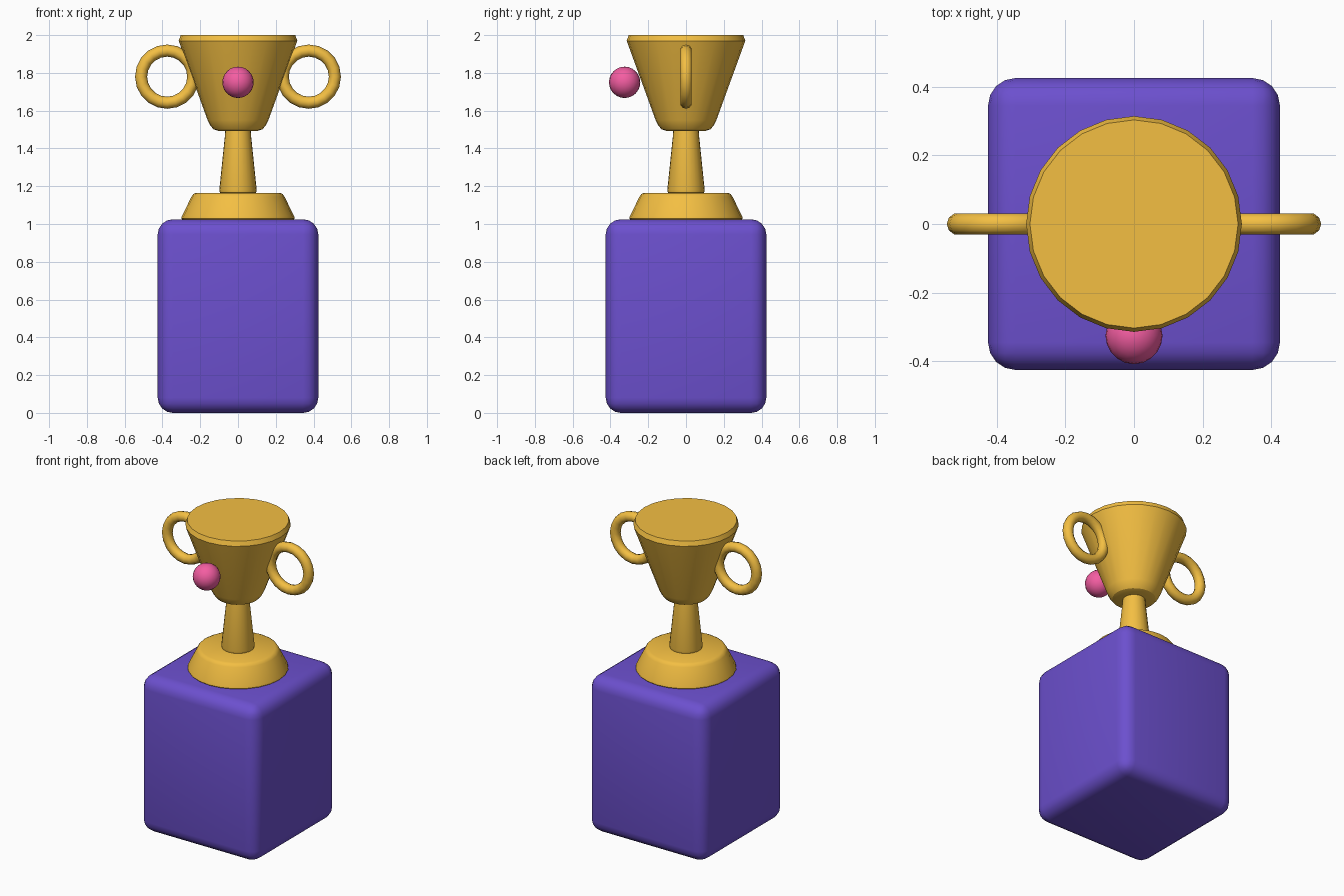
import bpy, bmesh, math

if "Cube" in bpy.data.objects:
    bpy.data.objects.remove(bpy.data.objects["Cube"])


def material(name, rgb):
    m = bpy.data.materials.new(name)
    m.diffuse_color = (*rgb, 1)
    m.use_nodes = True
    m.node_tree.nodes["Principled BSDF"].inputs["Base Color"].default_value = m.diffuse_color
    return m


gold = material("gold", (0.90, 0.52, 0.055))
purple = material("purple", (0.15, 0.08, 0.62))
pink = material("pink", (0.90, 0.11, 0.36))


def finish(obj, name, mat, angle=30):
    obj.name = name
    obj.data.materials.append(mat)
    bpy.ops.object.select_all(action='DESELECT')
    obj.select_set(True)
    bpy.context.view_layer.objects.active = obj
    bpy.ops.object.shade_smooth_by_angle(angle=math.radians(angle))
    return obj


def turned(name, profile, sides=24):
    """Closed solid of revolution from (radius, z) points, bottom to top."""
    bm = bmesh.new()
    rings = [[bm.verts.new((r * math.cos(2 * math.pi * i / sides),
                            r * math.sin(2 * math.pi * i / sides), z))
              for i in range(sides)] for r, z in profile]
    for lo, hi in zip(rings, rings[1:]):
        for i in range(sides):
            j = (i + 1) % sides
            bm.faces.new((lo[i], lo[j], hi[j], hi[i]))
    bm.faces.new(rings[0][::-1])
    bm.faces.new(rings[-1])
    mesh = bpy.data.meshes.new(name)
    bm.to_mesh(mesh)
    bm.free()
    obj = bpy.data.objects.new(name, mesh)
    bpy.context.collection.objects.link(obj)
    return finish(obj, name, gold)


# Rounded pedestal block
bpy.ops.mesh.primitive_cube_add(size=1, location=(0, 0, 0.5125))
block = bpy.context.object
block.scale = (0.85, 0.85, 1.025)
bpy.ops.object.transform_apply(location=False, rotation=False, scale=True)
bevel = block.modifiers.new("rounding", 'BEVEL')
bevel.width = 0.08
bevel.segments = 4
bpy.ops.object.modifier_apply(modifier="rounding")
finish(block, "pedestal", purple)

# Foot, stem and cup
turned("foot", [(0.293, 1.022), (0.30, 1.03), (0.297, 1.042), (0.246, 1.145),
                (0.238, 1.157), (0.222, 1.165)])
turned("stem", [(0.086, 1.16), (0.096, 1.166), (0.099, 1.18), (0.069, 1.47), (0.067, 1.50)])
turned("cup", [(0.105, 1.493), (0.129, 1.501), (0.147, 1.522), (0.161, 1.55),
               (0.314, 1.97), (0.303, 2.0)])

# Ring handles on both sides
for side, label in ((-1, "left"), (1, "right")):
    bpy.ops.mesh.primitive_torus_add(
        major_radius=0.138, minor_radius=0.032, major_segments=20, minor_segments=10,
        location=(side * 0.375, 0, 1.78), rotation=(math.pi / 2, 0, 0))
    finish(bpy.context.object, label + "_handle", gold, 60)

# Ball ornament on the front of the cup
bpy.ops.mesh.primitive_uv_sphere_add(segments=20, ring_count=12, radius=0.083,
                                     location=(0, -0.325, 1.75))
finish(bpy.context.object, "front_ball", pink, 60)
